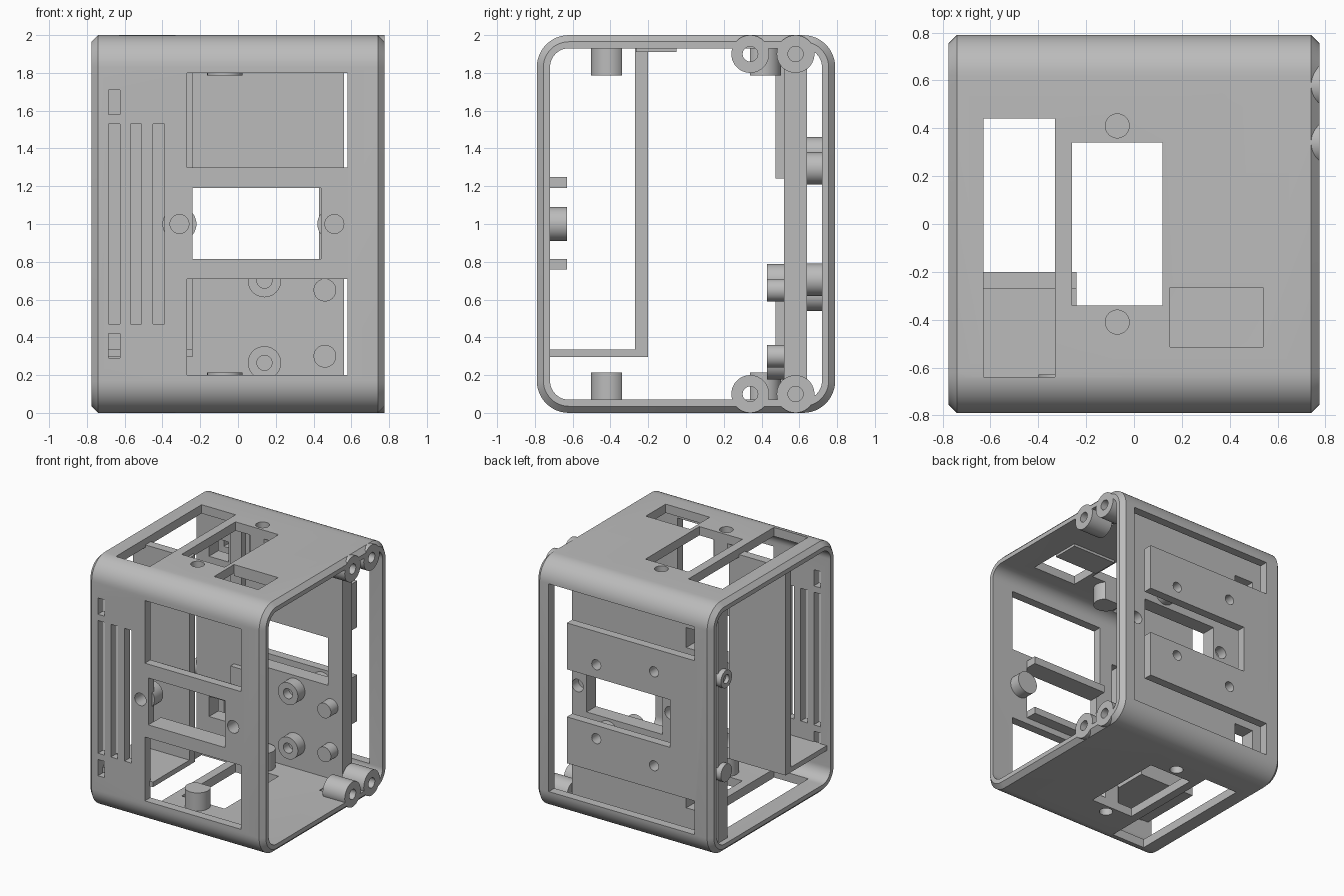
import bpy, bmesh, math
from mathutils import Matrix

if "Cube" in bpy.data.objects:
    bpy.data.objects.remove(bpy.data.objects["Cube"], do_unlink=True)

grey = bpy.data.materials.new("light_grey")
grey.use_nodes = True
grey.diffuse_color = (0.5, 0.5, 0.5, 1)
grey.node_tree.nodes["Principled BSDF"].inputs["Base Color"].default_value = (0.5, 0.5, 0.5, 1)
parts = []


def finish(name, bm, part=True):
    bmesh.ops.recalc_face_normals(bm, faces=bm.faces)
    mesh = bpy.data.meshes.new(name)
    bm.to_mesh(mesh)
    bm.free()
    ob = bpy.data.objects.new(name, mesh)
    bpy.context.scene.collection.objects.link(ob)
    if part:
        mesh.materials.append(grey)
        parts.append(ob)
    else:
        ob.hide_render = True
    return ob


def box(name, x, y, z, part=True):
    """Box from three (low, high) ranges."""
    bm = bmesh.new()
    bmesh.ops.create_cube(bm, size=1)
    for v in bm.verts:
        for i, (a, b) in enumerate((x, y, z)):
            v.co[i] = (a + b) / 2 + v.co[i] * (b - a)
    return finish(name, bm, part)


def cyl(name, axis, centre, span, r, part=True):
    """Cylinder along an axis; centre holds the two other coordinates."""
    bm = bmesh.new()
    bmesh.ops.create_cone(bm, cap_ends=True, segments=40, radius1=r, radius2=r, depth=span[1] - span[0])
    mid = (span[0] + span[1]) / 2
    if axis == "x":
        m = Matrix.Translation((mid, *centre)) @ Matrix.Rotation(math.pi / 2, 4, "Y")
    elif axis == "y":
        m = Matrix.Translation((centre[0], mid, centre[1])) @ Matrix.Rotation(math.pi / 2, 4, "X")
    else:
        m = Matrix.Translation((*centre, mid))
    bm.transform(m)
    return finish(name, bm, part)


def cut(ob, cutters):
    """Subtract the cutters and keep the resulting mesh."""
    for c in cutters:
        mod = ob.modifiers.new("cut", "BOOLEAN")
        mod.operation, mod.solver, mod.object = "DIFFERENCE", "EXACT", c
    dg = bpy.context.evaluated_depsgraph_get()
    dg.update()
    mesh = bpy.data.meshes.new_from_object(ob.evaluated_get(dg))
    ob.modifiers.clear()
    ob.data = mesh


def ring(bm, x, inset):
    """Rounded rectangle in the yz plane."""
    r, verts = 0.17 - inset, []
    for k, (sy, sz) in enumerate(((1, 1), (-1, 1), (-1, -1), (1, -1))):
        for i in range(13):
            a = (k + i / 12) * math.pi / 2
            verts.append(bm.verts.new((x, sy * 0.62 + r * math.cos(a), 1 + sz * 0.83 + r * math.sin(a))))
    return verts


# Shell: rounded tube, open at both ends, with chamfered outer rims
bm = bmesh.new()
E, C, W = 0.775, 0.035, 0.07
rings = [ring(bm, x, s) for x, s in ((-E, C), (C - E, 0), (E - C, 0), (E, C), (E, W), (-E, W))]
for a, b in zip(rings, rings[1:] + rings[:1]):
    for i in range(len(a)):
        j = (i + 1) % len(a)
        bm.faces.new((a[i], a[j], b[j], b[i]))
shell = finish("shell", bm)

cutters = []


def window(x, y, z):
    cutters.append(box("cutter", x, y, z, False))
    return cutters[-1]


front, back, full = (-0.9, -0.7), (0.7, 0.9), (-0.1, 2.1)

# Front openings and vent slots
for x0 in (-0.685, -0.57, -0.45):
    window((x0, x0 + 0.06), front, (0.47, 1.53))
for z in ((1.3, 1.8), (0.2, 0.71)):
    window((-0.27, 0.58), front, z)
window((-0.24, 0.44), front, (0.815, 1.19))
for z in ((1.58, 1.71), (0.29, 0.42)):
    window((-0.685, -0.625), front, z)

# Back opening leaving two bars
window((0.5, 0.66), back, (0.17, 1.83))
window((-0.41, 0.6), back, (0.81, 1.19))
for z in ((1.56, 1.83), (0.17, 0.44)):
    window((-0.63, 0.6), back, z)

# Top and bottom openings
centre_window = window((-0.26, 0.12), (-0.34, 0.34), full)
window((-0.63, -0.33), (-0.64, 0.44), full)
window((0.15, 0.54), (-0.515, -0.265), (1.8, 2.1))

# Bosses with blind screw holes on front, back, top and bottom walls
for x in (-0.31, 0.51):
    hole = cyl("cutter", "y", (x, 1), (-0.9, -0.66), 0.05, False)
    cutters.append(hole)
    cut(cyl("front_boss", "y", (x, 1), (-0.74, -0.63), 0.09), [hole])
for x, dz in ((0.24, 0.295), (-0.27, 0.375)):
    for s in (-1, 1):
        hole = cyl("cutter", "y", (x, 1 + s * dz), (0.66, 0.9), 0.04, False)
        cutters.append(hole)
        cut(cyl("back_boss", "y", (x, 1 + s * dz), (0.64, 0.74), 0.085), [hole])
for y in (-0.41, 0.41):
    for span, depth in (((0.05, 0.215), (-0.1, 0.16)), ((1.785, 1.95), (1.84, 2.1))):
        hole = cyl("cutter", "z", (-0.07, y), depth, 0.05, False)
        cutters.append(hole)
        cut(cyl("standoff", "z", (-0.07, y), span, 0.093), [hole, centre_window])

# Hinge lugs at the right-hand rim
for y in (0.34, 0.58):
    for z in (0.1, 1.9):
        hole = cyl("cutter", "x", (y, z), (0.5, 0.9), 0.04, False)
        cutters.append(hole)
        cut(cyl("rim_lug", "x", (y, z), (0.58, E), 0.1), [hole])
cut(shell, cutters)

# Inner mounting plate with its windows and blind holes
plate = box("mounting_plate", (-0.73, 0.56), (0.52, 0.64), (0.05, 1.95))
plate_cuts = [box("cutter", (-0.24, 0.43), (0.4, 0.7), (0.81, 1.19), False)]
for z in ((1.56, 1.72), (0.28, 0.44)):
    plate_cuts.append(box("cutter", (-0.62, -0.45), (0.4, 0.7), z, False))
for x in (-0.31, 0.51):
    plate_cuts.append(cyl("cutter", "y", (x, 1), (0.56, 0.8), 0.05, False))
cut(plate, plate_cuts)
for z in ((1.24, 1.95), (0.05, 0.76)):
    box("plate_rail", (-0.4, -0.3), (0.475, 0.53), z)

# Bosses on the inner face of the plate
for z in (0.265, 0.7):
    hole = cyl("cutter", "y", (0.14, z), (0.3, 0.5), 0.04, False)
    cut(cyl("plate_boss", "y", (0.14, z), (0.43, 0.53), 0.088), [hole])
    cutters.append(hole)
for z in (0.3, 0.65):
    cyl("plate_pin", "y", (0.46, z), (0.43, 0.53), 0.06)

# Small lugs on the left edge of the plate
for z in (0.625, 1.375):
    hole = cyl("cutter", "x", (0.59, z), (-0.9, -0.74), 0.035, False)
    cut(cyl("edge_lug", "x", (0.59, z), (-0.77, -0.71), 0.07), [hole])
    cutters.append(hole)

# Baffle, shelf, window ribs and ceiling strip
box("baffle", (-0.74, -0.24), (-0.27, -0.2), (0.3, 1.95))
box("shelf", (-0.74, -0.24), (-0.73, -0.2), (0.295, 0.335))
for z in ((1.19, 1.25), (0.76, 0.815)):
    box("window_rib", (-0.24, 0.44), (-0.73, -0.63), z)
box("ceiling_strip", (0.15, 0.54), (-0.265, -0.05), (1.91, 1.94))

# Remove helpers and shade the curved surfaces
for c in cutters + plate_cuts:
    bpy.data.objects.remove(c, do_unlink=True)
bpy.ops.object.select_all(action="DESELECT")
for ob in parts:
    ob.select_set(True)
bpy.context.view_layer.objects.active = shell
bpy.ops.object.shade_smooth_by_angle(angle=math.radians(30))
